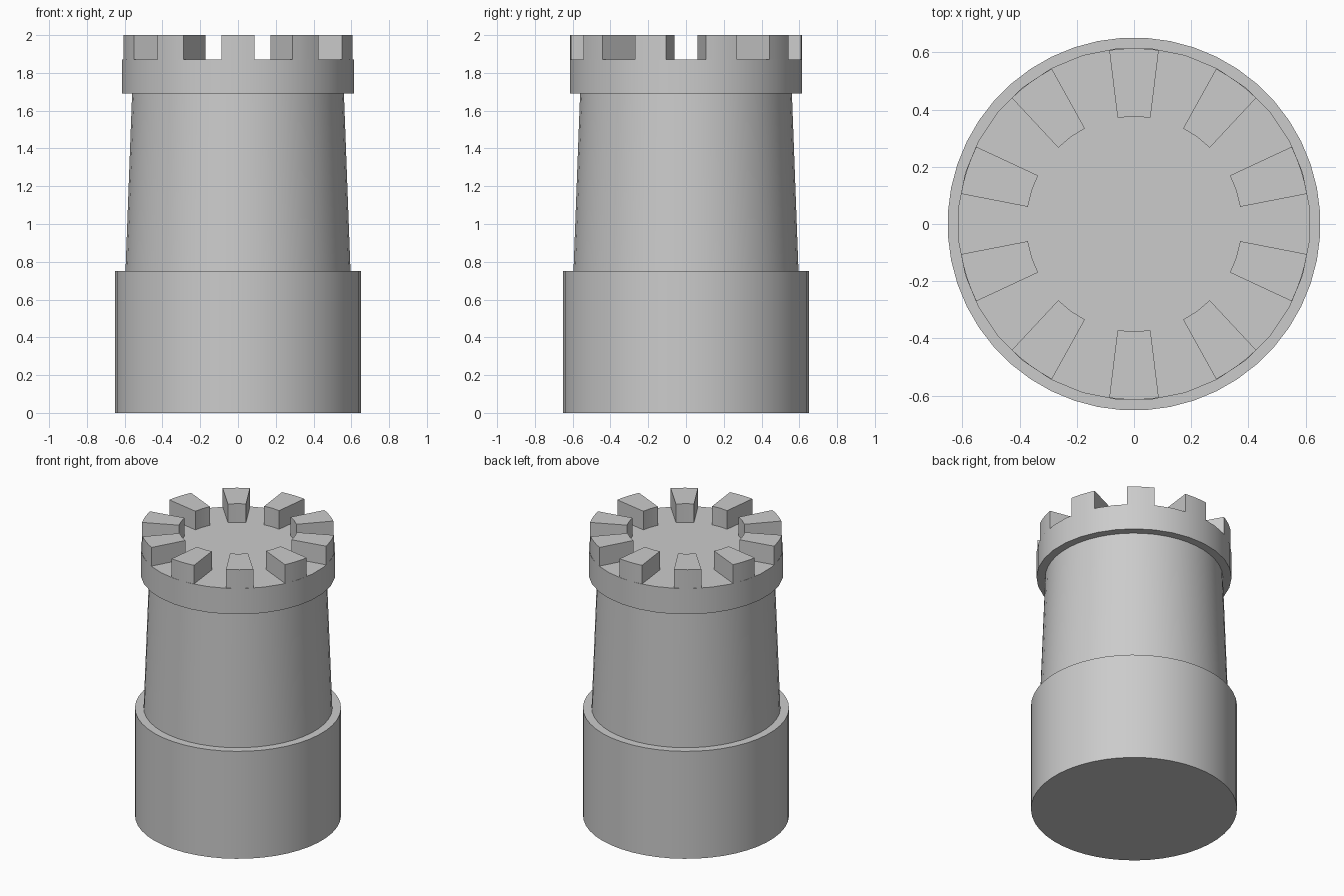
import bpy
import bmesh
from math import sin, cos, radians, pi

cube = bpy.data.objects.get("Cube")
if cube:
    bpy.data.objects.remove(cube, do_unlink=True)

# Single stone colour
stone = bpy.data.materials.new("stone_grey")
stone.use_nodes = True
colour = (0.6, 0.6, 0.6, 1)
stone.diffuse_color = colour
stone.node_tree.nodes["Principled BSDF"].inputs["Base Color"].default_value = colour


def finish(name, bm):
    bmesh.ops.recalc_face_normals(bm, faces=bm.faces)
    mesh = bpy.data.meshes.new(name)
    bm.to_mesh(mesh)
    bm.free()
    mesh.materials.append(stone)
    obj = bpy.data.objects.new(name, mesh)
    bpy.context.collection.objects.link(obj)
    bpy.ops.object.select_all(action="DESELECT")
    obj.select_set(True)
    bpy.context.view_layer.objects.active = obj
    bpy.ops.object.shade_smooth_by_angle(angle=radians(30))
    return obj


def drum(name, r_bottom, r_top, z0, z1, sides):
    """Closed round section, with flat sides facing the four axes."""
    bm = bmesh.new()
    rings = []
    for r, z in ((r_bottom, z0), (r_top, z1)):
        angles = [2 * pi * (i + 0.5) / sides for i in range(sides)]
        rings.append([bm.verts.new((r * cos(a), r * sin(a), z)) for a in angles])
    low, high = rings
    for i in range(sides):
        j = (i + 1) % sides
        bm.faces.new((low[i], low[j], high[j], high[i]))
    bm.faces.new(low[::-1])
    bm.faces.new(high)
    return finish(name, bm)


def merlon(name, centre):
    """Wedge block reaching from the parapet edge towards the middle."""
    bm = bmesh.new()
    outline = []
    for r, half, steps in ((0.614, 8.1, 4), (0.376, -8.8, 2)):
        for i in range(steps + 1):
            a = radians(centre - half + 2 * half * i / steps)
            outline.append((r * cos(a), r * sin(a)))
    low = [bm.verts.new((x, y, 1.87)) for x, y in outline]
    high = [bm.verts.new((x, y, 2.0)) for x, y in outline]
    for i in range(len(low)):
        j = (i + 1) % len(low)
        bm.faces.new((low[i], low[j], high[j], high[i]))
    bm.faces.new(low[::-1])
    bm.faces.new(high)
    return finish(name, bm)


# Tower body
drum("base", 0.652, 0.652, 0, 0.75, 48)
drum("tapered_shaft", 0.597, 0.562, 0.75, 1.69, 48)
drum("parapet", 0.617, 0.617, 1.69, 1.87, 32)

# Ring of ten battlements
for k in range(10):
    merlon(f"merlon_{k + 1}", 90 + 36 * k)
